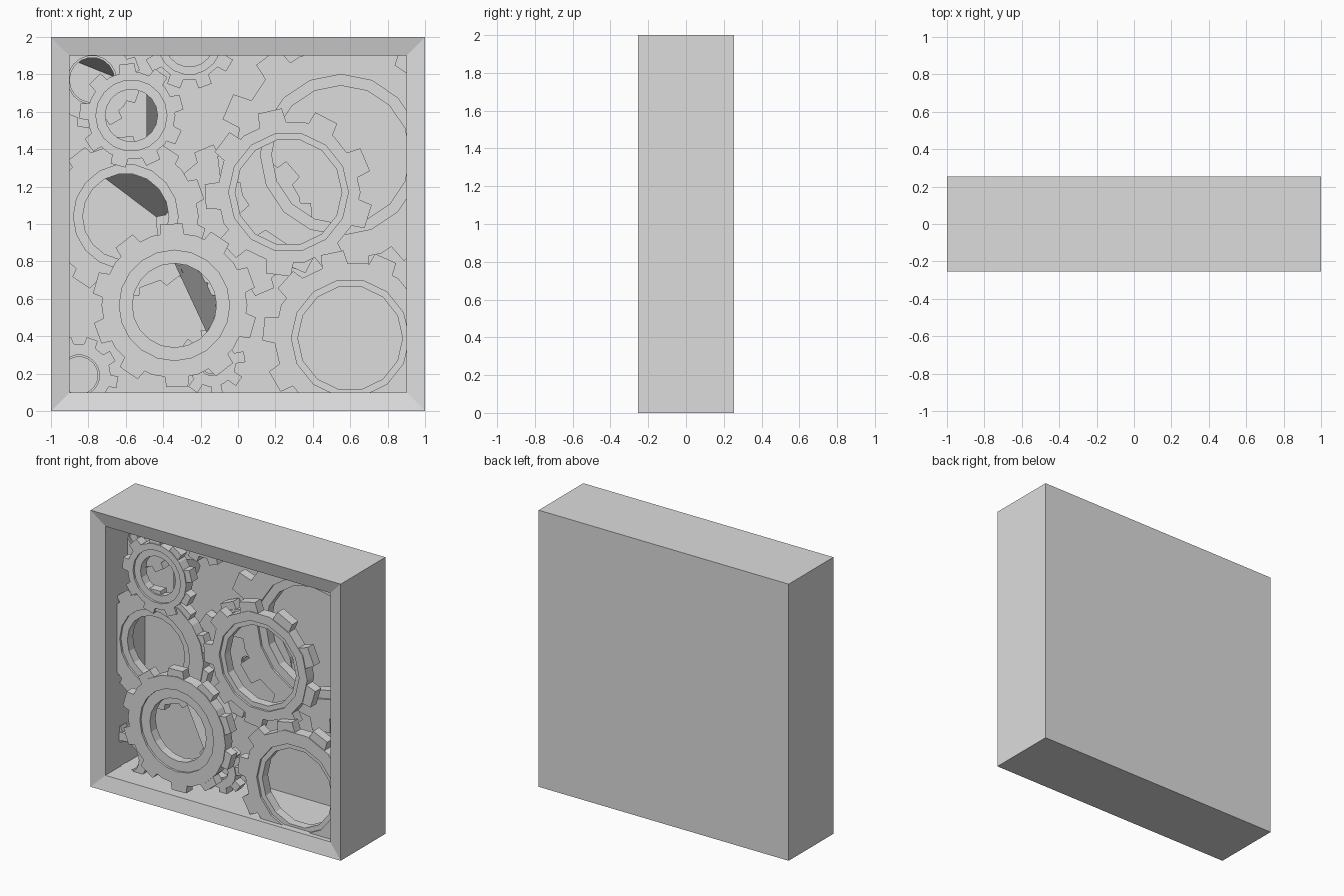
import bpy, bmesh, math
from mathutils import Vector

cube = bpy.data.objects.get("Cube")
if cube:
    bpy.data.objects.remove(cube)

FRONT, BACK = -0.255, 0.255

mat = bpy.data.materials.new("plain grey")
mat.use_nodes = True
grey = (0.72, 0.72, 0.72, 1)
mat.diffuse_color = grey
mat.node_tree.nodes["Principled BSDF"].inputs["Base Color"].default_value = grey


def finish(bm, name):
    bmesh.ops.recalc_face_normals(bm, faces=bm.faces)
    mesh = bpy.data.meshes.new(name)
    bm.to_mesh(mesh)
    bm.free()
    mesh.materials.append(mat)
    obj = bpy.data.objects.new(name, mesh)
    bpy.context.collection.objects.link(obj)


def loft(bm, rings, closed=False):
    """Join equal vertex rings with quads."""
    pairs = list(zip(rings, rings[1:]))
    if closed:
        pairs.append((rings[-1], rings[0]))
    for a, b in pairs:
        n = len(a)
        for i in range(n):
            j = (i + 1) % n
            bm.faces.new((a[i], a[j], b[j], b[i]))


def square(bm, half, y):
    corners = ((-1, -1), (1, -1), (1, 1), (-1, 1))
    return [bm.verts.new((half * sx, y, 1 + half * sz)) for sx, sz in corners]


def clip(bm):
    """Trim everything that would pass through the case walls."""
    for axis, sign, limit in ((0, 1, .95), (0, -1, .95), (2, 1, 1.95), (2, -1, -.05)):
        co, no = Vector(), Vector()
        co[axis] = limit * sign
        no[axis] = sign
        geom = bm.verts[:] + bm.edges[:] + bm.faces[:]
        cut = bmesh.ops.bisect_plane(bm, geom=geom, plane_co=co, plane_no=no, clear_outer=True)
        edges = [e for e in cut["geom_cut"] if isinstance(e, bmesh.types.BMEdge)]
        bmesh.ops.holes_fill(bm, edges=edges, sides=0)


# Open case with a sloped rim and solid back
bm = bmesh.new()
rings = [square(bm, 1, BACK), square(bm, 1, FRONT),
         square(bm, .9, FRONT + .025), square(bm, .9, BACK - .03)]
loft(bm, rings)
bm.faces.new(rings[0])
bm.faces.new(rings[-1])
finish(bm, "case")


def gear(name, x, z, depth, hole, lip, body, tip, teeth, turn=0, sides=18, thick=.08):
    """Ring with a stepped bore and tapered teeth, facing the front."""
    bm = bmesh.new()
    y0 = FRONT + depth
    y1 = y0 + thick

    def point(r, a, y):
        return bm.verts.new((x + r * math.cos(a), y, z + r * math.sin(a)))

    profile = ((hole, y1), (hole, y0 + .015), (lip, y0 + .015),
               (lip, y0), (body, y0), (body, y1))
    loft(bm, [[point(r, math.tau * i / sides, y) for i in range(sides)]
              for r, y in profile], closed=True)
    for t in range(teeth):
        a = math.radians(turn) + math.tau * t / teeth
        w = math.pi / teeth
        outline = ((body * .95, -.58 * w), (tip, -.42 * w), (tip, .42 * w), (body * .95, .58 * w))
        ends = [[point(r, a + da, y) for r, da in outline] for y in (y0 + .006, y1 - .006)]
        loft(bm, ends)
        for end in ends:
            bm.faces.new(end)
    clip(bm)
    finish(bm, name)


# Front gears
gear("lower_left_gear", -.34, .565, .04, .225, .295, .39, .44, 10, 92, 20)
gear("centre_gear", .27, 1.17, .11, .285, .32, .385, .45, 9, 63, 14)
gear("lower_right_gear", .60, .39, .06, .28, .315, .41, .47, 10, 102, 14)
gear("upper_left_gear", -.57, 1.58, .14, .14, .19, .235, .28, 9, 95)
gear("mid_left_gear", -.60, 1.04, .16, .23, .28, .39, .43, 10, 20)

# Gears set deeper in the case
gear("upper_right_gear", .55, 1.37, .30, .37, .43, .57, .66, 12, 7, 16)
gear("top_gear", -.26, 1.97, .22, .13, .17, .20, .25, 9, 50)
gear("corner_gear", -.78, 1.77, .28, .12, .13, .22, .26, 9, 20)
gear("bottom_left_gear", -.85, .19, .18, .10, .11, .17, .21, 9, 30)
gear("bottom_gear", -.14, .26, .24, .06, .07, .13, .18, 8, 10)
gear("deep_centre_gear", -.02, 1.02, .38, .03, .04, .37, .42, 10, 5)


def bore_plate(name, x, z, arc_depth, chord_depth, radius, middle, spread):
    """Slanted segment closing one side of a bore, from its rim to a straight edge."""
    bm = bmesh.new()
    m, s = math.radians(middle), math.radians(spread)
    verts = []
    for i in range(9):
        a = s * (i / 4 - 1)
        f = (math.cos(a) - math.cos(s)) / (1 - math.cos(s))
        y = FRONT + chord_depth + (arc_depth - chord_depth) * f
        verts.append(bm.verts.new((x + radius * math.cos(m + a), y, z + radius * math.sin(m + a))))
    bm.faces.new(verts)
    finish(bm, name)


bore_plate("lower_left_bore_plate", -.34, .565, .44, .12, .225, 25, 65)
bore_plate("upper_left_bore_plate", -.57, 1.58, .44, .22, .14, 0, 55)
bore_plate("mid_left_bore_plate", -.60, 1.04, .23, .48, .23, 53, 65)
bore_plate("corner_bore_plate", -.78, 1.77, .32, .47, .12, 68, 60)
